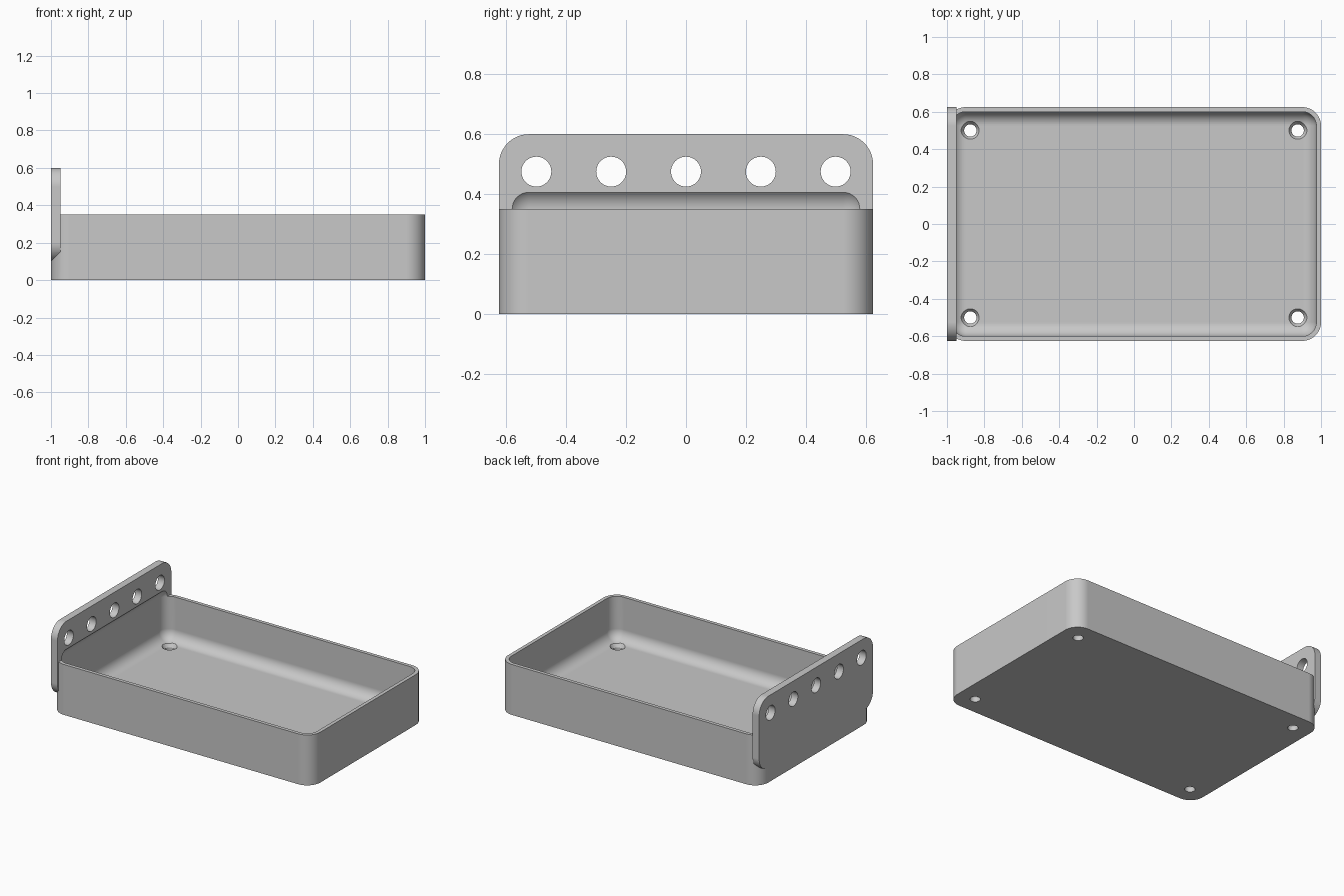
import bpy, bmesh, math
from mathutils import Matrix, Vector

cube = bpy.data.objects.get("Cube")
if cube:
    bpy.data.objects.remove(cube, do_unlink=True)

grey = bpy.data.materials.new("light_grey")
grey.use_nodes = True
grey.diffuse_color = (0.58, 0.58, 0.58, 1)
grey.node_tree.nodes["Principled BSDF"].inputs["Base Color"].default_value = grey.diffuse_color


def to_object(name, bm):
    bmesh.ops.recalc_face_normals(bm, faces=bm.faces)
    mesh = bpy.data.meshes.new(name)
    bm.to_mesh(mesh)
    bm.free()
    mesh.materials.append(grey)
    obj = bpy.data.objects.new(name, mesh)
    bpy.context.collection.objects.link(obj)
    return obj


def rounded_box(name, low, high, radius, axis=None):
    """Box with edges along one axis rounded, or all edges if axis is None."""
    low, high = Vector(low), Vector(high)
    bm = bmesh.new()
    bmesh.ops.create_cube(bm, size=1, matrix=Matrix.Translation((low + high) / 2)
                          @ Matrix.Diagonal((*(high - low), 1)))
    edges = [e for e in bm.edges
             if axis is None or abs(e.verts[0].co[axis] - e.verts[1].co[axis]) > 0.01]
    bmesh.ops.bevel(bm, geom=edges, offset=radius, offset_type='OFFSET',
                    segments=12, profile=0.5, affect='EDGES')
    return to_object(name, bm)


def cone(name, centre, r1, r2, depth, rotation=Matrix.Identity(4)):
    bm = bmesh.new()
    bmesh.ops.create_cone(bm, cap_ends=True, segments=40, radius1=r1, radius2=r2,
                          depth=depth, matrix=Matrix.Translation(centre) @ rotation)
    return to_object(name, bm)


def combine(target, tool, operation):
    """Apply a boolean and discard the tool object."""
    tool.hide_render = True
    mod = target.modifiers.new("combine", 'BOOLEAN')
    mod.object, mod.operation, mod.solver = tool, operation, 'EXACT'
    bpy.context.view_layer.objects.active = target
    bpy.ops.object.modifier_apply(modifier=mod.name)
    bpy.data.objects.remove(tool, do_unlink=True)


# Tray block joined to the upright mounting plate
tray = rounded_box("tray_with_mounting_plate", (-1, -0.625, 0), (1, 0.625, 0.35), 0.1, axis=2)
plate = rounded_box("mounting_plate", (-1, -0.625, 0.1), (-0.95, 0.625, 0.6), 0.1, axis=0)
combine(tray, plate, 'UNION')

# Filleted cavity, which also undercuts the plate
cavity = rounded_box("cavity", (-0.975, -0.6, 0.05), (0.975, 0.6, 0.425), 0.075)
combine(tray, cavity, 'DIFFERENCE')

# Row of holes through the plate
sideways = Matrix.Rotation(math.pi / 2, 4, 'Y')
for i in range(-2, 3):
    combine(tray, cone("plate_hole", (-0.975, i * 0.25, 0.475), 0.05, 0.05, 0.2, sideways),
            'DIFFERENCE')

# Countersunk screw holes in the floor
for x in (-0.875, 0.875):
    for y in (-0.5, 0.5):
        combine(tray, cone("screw_hole", (x, y, 0.02), 0.033, 0.033, 0.1), 'DIFFERENCE')
        combine(tray, cone("countersink", (x, y, 0.045), 0.033, 0.0535, 0.03), 'DIFFERENCE')

# Smooth fillets, crisp edges and flat large faces
bpy.ops.object.select_all(action='DESELECT')
tray.select_set(True)
bpy.context.view_layer.objects.active = tray
bpy.ops.object.shade_smooth_by_angle(angle=math.radians(25))
weighted = tray.modifiers.new("weighted_normals", 'WEIGHTED_NORMAL')
weighted.keep_sharp = True
